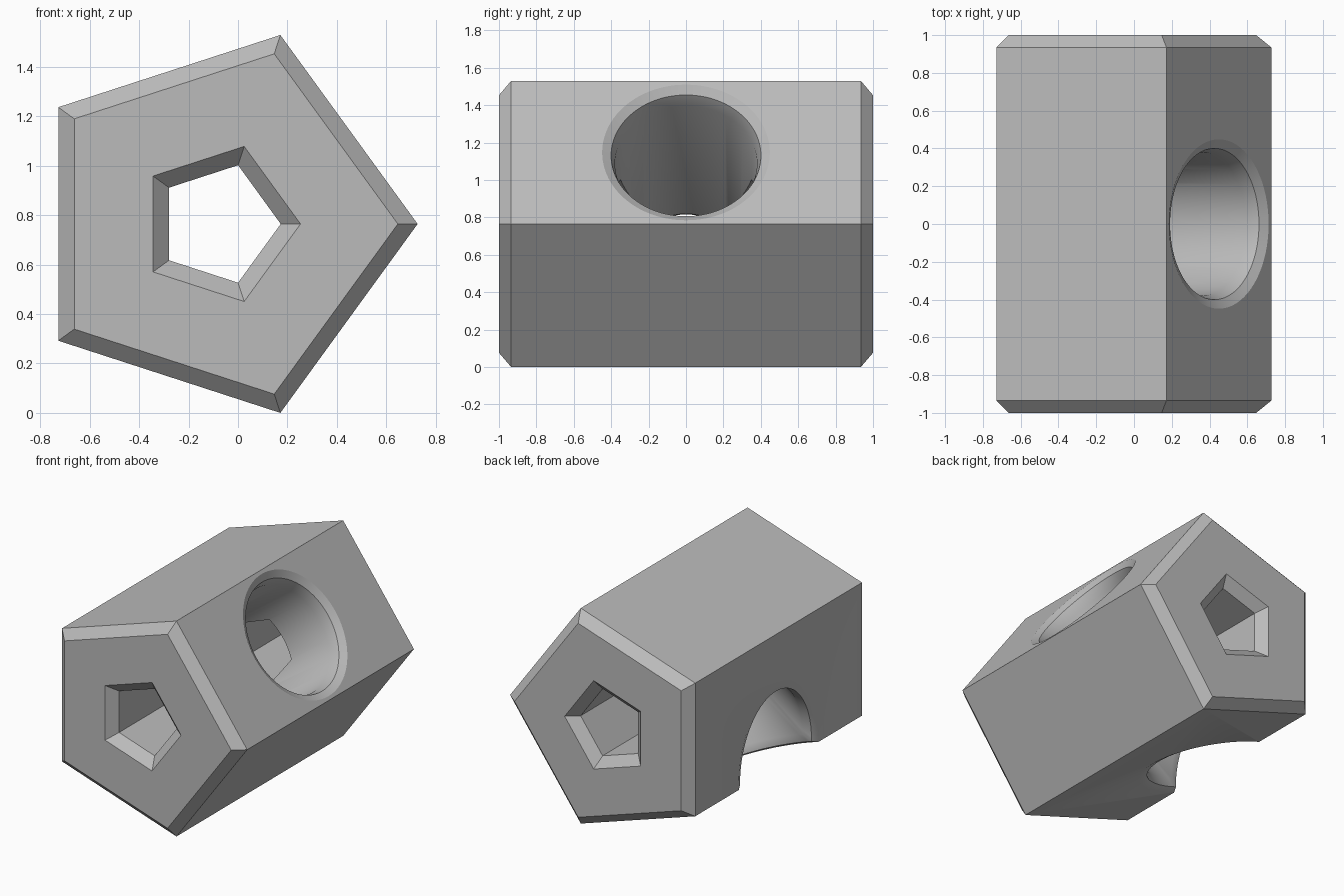
import bpy, bmesh, math
from mathutils import Vector

if "Cube" in bpy.data.objects:
    bpy.data.objects.remove(bpy.data.objects["Cube"])

R = 0.804                        # pentagon corner radius
CENTRE = Vector((-0.077, 0, R * math.sin(math.radians(72))))
A36 = math.radians(36)
APOTHEM = R * math.cos(A36)


def loft(name, rings, loop=False):
    """Skin a list of equal rings; cap the ends or join them into a loop."""
    bm = bmesh.new()
    rows = [[bm.verts.new(p) for p in ring] for ring in rings]
    n = len(rows[0])
    pairs = list(zip(rows, rows[1:] + rows[:1])) if loop else list(zip(rows, rows[1:]))
    for a, b in pairs:
        for i in range(n):
            j = (i + 1) % n
            bm.faces.new((a[i], a[j], b[j], b[i]))
    if not loop:
        bm.faces.new(rows[0])
        bm.faces.new(rows[-1])
    bmesh.ops.recalc_face_normals(bm, faces=bm.faces)
    mesh = bpy.data.meshes.new(name)
    bm.to_mesh(mesh)
    bm.free()
    obj = bpy.data.objects.new(name, mesh)
    bpy.context.collection.objects.link(obj)
    return obj


def pentagon(radius, y):
    return [CENTRE + Vector((radius * math.cos(2 * A36 * k), y, radius * math.sin(2 * A36 * k)))
            for k in range(5)]


# Pentagonal tube with chamfered ends and countersunk bore
C = 0.065
profile = [(R - 0.08, -1), (R, -1 + C), (R, 1 - C), (R - 0.08, 1),
           (0.33, 1), (0.25, 1 - C), (0.25, -1 + C), (0.33, -1)]
body = loft("pentagon_block", [pentagon(r, y) for r, y in profile], loop=True)

# Cross hole: cylinder from the upper right face to the opposite corner, flared at both rims
AXIS = Vector((math.cos(A36), 0, math.sin(A36)))
SIDE = Vector((-math.sin(A36), 0, math.cos(A36)))
HOLE, DEPTH, SEG = 0.38, 0.10, 96


def surface(r, s, low):
    """Distance along the axis at which the block's surface lies."""
    return -(R - r * s * math.tan(A36)) - 0.002 if low else APOTHEM + 0.001


columns = []
for k in range(SEG):
    ang = 2 * math.pi * k / SEG
    s = abs(math.sin(ang))
    ends = []
    for low in (False, True):
        sign = -1 if low else 1
        rim_r = 0.45 + (0.035 * s if low else 0)
        corner = Vector((HOLE, surface(HOLE, s, low)))
        rim = Vector((rim_r, surface(rim_r, s, low)))
        inner = corner - Vector((0, sign * DEPTH))
        mid = corner + 0.293 * (rim - corner) + 0.293 * (inner - corner)
        ends.append([Vector((rim_r, sign * 1.1)), rim, mid, inner])
    path = ends[0] + ends[1][::-1]
    columns.append([CENTRE + AXIS * p.y + Vector((0, p.x * math.cos(ang), 0))
                    + SIDE * (p.x * math.sin(ang)) for p in path])
cutter = loft("cross_hole_cutter", [list(ring) for ring in zip(*columns)])
cutter.hide_render = True

# Cut the hole, then drop the cutter
bpy.context.view_layer.objects.active = body
body.select_set(True)
cut = body.modifiers.new("cross_hole", 'BOOLEAN')
cut.operation = 'DIFFERENCE'
cut.solver = 'EXACT'
cut.object = cutter
bpy.ops.object.modifier_apply(modifier=cut.name)
bpy.data.objects.remove(cutter)

# One grey for the whole block
grey = bpy.data.materials.new("plain_grey")
grey.diffuse_color = (0.5, 0.5, 0.5, 1)
grey.use_nodes = True
grey.node_tree.nodes["Principled BSDF"].inputs["Base Color"].default_value = grey.diffuse_color
body.data.materials.clear()
body.data.materials.append(grey)
bpy.ops.object.shade_smooth_by_angle(angle=math.radians(30))
